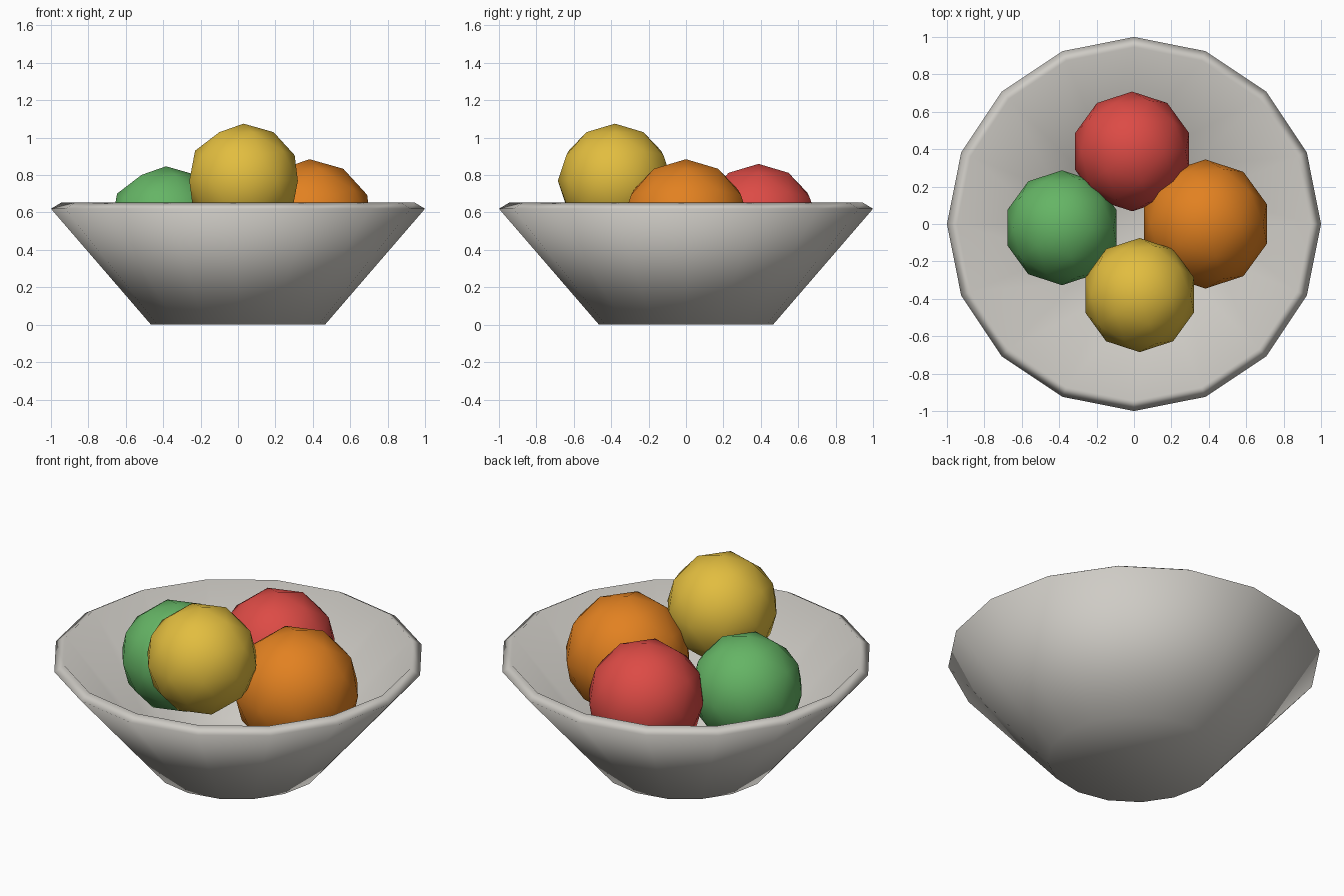
import bpy
import bmesh
from math import cos, sin, tau

cube = bpy.data.objects.get("Cube")
if cube:
    bpy.data.objects.remove(cube, do_unlink=True)


def material(name, rgb):
    mat = bpy.data.materials.new(name)
    mat.use_nodes = True
    mat.diffuse_color = (*rgb, 1)
    mat.node_tree.nodes["Principled BSDF"].inputs["Base Color"].default_value = (*rgb, 1)
    return mat


def add_object(name, bm, mat):
    """Turn a bmesh into a smooth-shaded object of one colour."""
    bmesh.ops.recalc_face_normals(bm, faces=bm.faces[:])
    for face in bm.faces:
        face.smooth = True
    mesh = bpy.data.meshes.new(name)
    bm.to_mesh(mesh)
    bm.free()
    mesh.materials.append(mat)
    obj = bpy.data.objects.new(name, mesh)
    bpy.context.collection.objects.link(obj)
    return obj


# Bowl: radius and height pairs turned around z, from base over the rim to the inner floor
SIDES = 16
profile = [(0.465, 0), (1, 0.62), (0.945, 0.653), (0.44, 0.06)]
bm = bmesh.new()
rings = []
for radius, z in profile:
    rings.append([bm.verts.new((radius * cos(tau * i / SIDES),
                                radius * sin(tau * i / SIDES), z))
                  for i in range(SIDES)])
for low, high in zip(rings, rings[1:]):
    for i in range(SIDES):
        j = (i + 1) % SIDES
        bm.faces.new((low[i], low[j], high[j], high[i]))
bm.faces.new(rings[0])
bm.faces.new(rings[-1])
add_object("bowl", bm, material("off white", (0.62, 0.60, 0.56)))

# Fruit: low-poly balls, three resting in the bowl and one on top
fruits = [
    ("yellow", (0.03, -0.38, 0.77), 0.305, (0.76, 0.51, 0.05)),
    ("green", (-0.385, -0.02, 0.54), 0.307, (0.13, 0.46, 0.13)),
    ("red", (-0.01, 0.388, 0.54), 0.32, (0.72, 0.07, 0.06)),
    ("orange", (0.382, 0, 0.54), 0.345, (0.76, 0.22, 0.015)),
]
for colour, centre, radius, rgb in fruits:
    bm = bmesh.new()
    bmesh.ops.create_icosphere(bm, subdivisions=2, radius=radius)
    ball = add_object(colour + "_fruit", bm, material(colour, rgb))
    ball.location = centre
